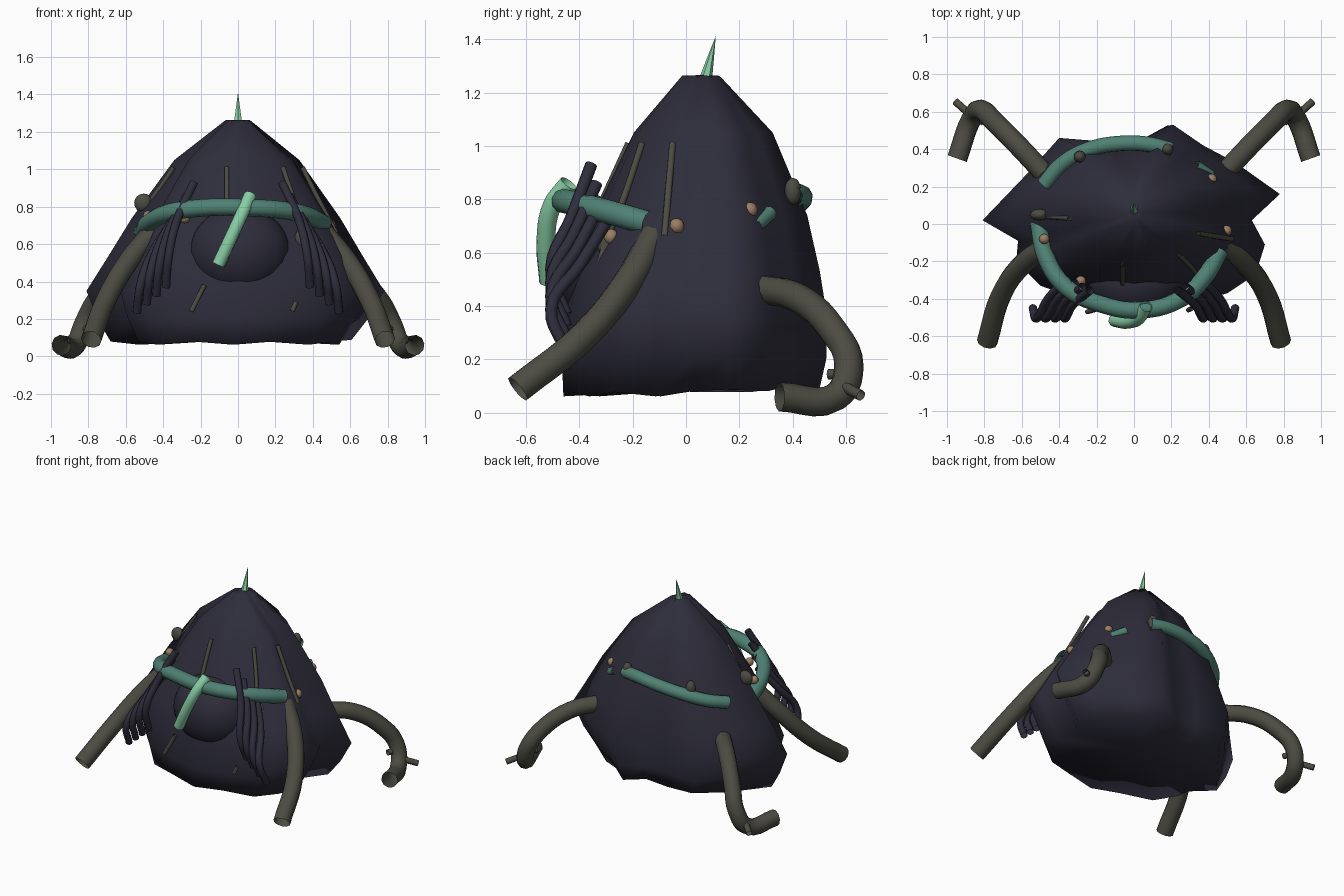
import bpy, bmesh, math
from mathutils import Vector

if "Cube" in bpy.data.objects:
    bpy.data.objects.remove(bpy.data.objects["Cube"])


def material(name, rgb):
    m = bpy.data.materials.new(name)
    m.diffuse_color = (*rgb, 1)
    m.use_nodes = True
    m.node_tree.nodes["Principled BSDF"].inputs["Base Color"].default_value = m.diffuse_color
    return m


DARK = material("dark_indigo", (0.027, 0.026, 0.044))
OLIVE = material("dull_olive", (0.072, 0.072, 0.055))
TEAL = material("teal", (0.08, 0.22, 0.175))
MINT = material("mint", (0.25, 0.62, 0.38))
TAN = material("tan", (0.33, 0.21, 0.125))


def finish(ob, name, mat, angle=45):
    ob.name = name
    ob.data.materials.clear()
    ob.data.materials.append(mat)
    bpy.ops.object.select_all(action='DESELECT')
    ob.select_set(True)
    bpy.context.view_layer.objects.active = ob
    bpy.ops.object.shade_smooth_by_angle(angle=math.radians(angle))
    return ob


def tube(name, pts, r, mat):
    """Open round tube along a smooth path."""
    cu = bpy.data.curves.new(name, 'CURVE')
    cu.dimensions = '3D'
    cu.bevel_depth = r
    cu.bevel_resolution = 3
    cu.resolution_u = 5
    sp = cu.splines.new('BEZIER')
    sp.bezier_points.add(len(pts) - 1)
    for bp, p in zip(sp.bezier_points, pts):
        bp.co = p
        bp.handle_left_type = bp.handle_right_type = 'AUTO'
    ob = bpy.data.objects.new(name, cu)
    bpy.context.collection.objects.link(ob)
    bpy.ops.object.select_all(action='DESELECT')
    ob.select_set(True)
    bpy.context.view_layer.objects.active = ob
    bpy.ops.object.convert(target='MESH')
    return finish(bpy.context.object, name, mat)


def ball(name, loc, scale, mat, seg=16):
    bpy.ops.mesh.primitive_uv_sphere_add(segments=seg, ring_count=seg // 2 + 2,
                                         radius=1, location=loc)
    ob = bpy.context.object
    ob.scale = scale
    bpy.ops.object.transform_apply(location=False, rotation=False, scale=True)
    return finish(ob, name, mat)


# Cloak body: irregular pleated outline lofted up to a narrow crown
outline = [(.78, .16), (.54, .33), (.37, .42), (.21, .53), (.05, .45), (-.15, .44),
           (-.40, .46), (-.58, .26), (-.81, .02), (-.62, -.09), (-.63, -.20),
           (-.50, -.33), (-.25, -.42), (0, -.47), (.25, -.44), (.50, -.37),
           (.65, -.27), (.70, -.11), (.63, .02)]
# height, x scale, y scale, x centre, y centre
levels = [(.07, .81, .96, -.025, .04), (.20, .91, .99, -.015, .05), (.35, 1, 1, 0, .05),
          (.53, .86, .93, 0, .055), (.74, .70, .80, 0, .07), (1.05, .42, .52, 0, .075),
          (1.26, .08, .15, 0, .06)]
bm = bmesh.new()
rings = []
for li, (z, sx, sy, cx, cy) in enumerate(levels):
    ring = []
    for i, (x, y) in enumerate(outline):
        dz = 0
        if li == 0:
            dz = max(0, y) * .06 + .008 * (-1) ** i
        elif li == 6:
            dz = .004 * (-1) ** i
        # the front corners slim down towards the top
        if li in (4, 5) and x > .3 and y < -.2:
            y *= .86
        ring.append(bm.verts.new((x * sx + cx, (y - .05) * sy + cy, z + dz)))
    rings.append(ring)
n = len(outline)
for a, b in zip(rings, rings[1:]):
    for i in range(n):
        j = (i + 1) % n
        bm.faces.new((a[i], a[j], b[j], b[i]))
for ring, z in ((rings[0], .09), (rings[-1], 1.265)):
    c = bm.verts.new((0, .06, z))
    for i in range(n):
        bm.faces.new((ring[i], ring[(i + 1) % n], c))
bmesh.ops.recalc_face_normals(bm, faces=bm.faces)
me = bpy.data.meshes.new("cloak_body")
bm.to_mesh(me)
bm.free()
body = bpy.data.objects.new("cloak_body", me)
bpy.context.collection.objects.link(body)
finish(body, "cloak_body", DARK, 125)

# Rounded hood bulge at the front
ball("hood_bulge", (.01, -.30, .56), (.27, .21, .24), DARK, 24)

# Mirrored legs, toes and hanging tendrils
for side, s in (("left", -1), ("right", 1)):
    def flip(pts):
        return [(s * x, y, z) for x, y, z in pts]
    tube("front_leg_" + side, flip([(.46, -.12, .66), (.59, -.21, .50),
                                    (.71, -.38, .29), (.785, -.63, .09)]), .056, OLIVE)
    tube("back_leg_" + side, flip([(.48, .27, .465), (.62, .42, .43), (.75, .55, .31),
                                   (.82, .61, .18), (.87, .56, .06), (.945, .35, .06)]), .055, OLIVE)
    tube("back_toe_" + side, flip([(.86, .57, .11), (.955, .655, .065)]), .02, OLIVE)
    tube("back_heel_" + side, flip([(.82, .58, .145), (.80, .535, .145)]), .02, OLIVE)
    for k in range(4):
        tube(f"tendril_{side}_{k}", flip([
            (.235 + .04 * k, -.355 + .02 * k, .93 - .07 * k),
            (.325 + .045 * k, -.43 + .01 * k, .73 - .06 * k),
            (.37 + .05 * k, -.505, .54 - .05 * k),
            (.385 + .052 * k, -.45, .37 - .045 * k)]), .023, DARK)

# Teal bands around the cloak
tube("front_band", [(-.51, .01, .66), (-.47, -.18, .72), (-.36, -.34, .77), (-.17, -.43, .795),
                    (.03, -.46, .795), (.25, -.40, .78), (.38, -.28, .75), (.46, -.14, .71)],
     .047, TEAL)
tube("back_band", [(-.48, .21, .70), (-.39, .315, .73), (-.25, .395, .77), (-.08, .43, .80),
                   (.08, .425, .815), (.20, .395, .81)], .042, TEAL)
tube("band_scrap", [(.33, .315, .75), (.41, .26, .70)], .028, TEAL)

# Mint front horn and crown spike
tube("front_horn", [(-.105, -.515, .49), (-.03, -.525, .65), (.03, -.50, .78),
                    (.065, -.44, .86)], .035, MINT)
bpy.ops.mesh.primitive_cone_add(vertices=6, radius1=.028, radius2=0, depth=.19,
                                location=(0, .09, 1.32))
spike = bpy.context.object
spike.rotation_euler = Vector((0, .04, .17)).to_track_quat('Z', 'Y').to_euler()
finish(spike, "crown_spike", MINT, 20)

# Thin olive quills lying on the cloak
quills = [[(-.06, -.215, 1.01), (-.06, -.32, .78)],
          [(.24, -.165, 1.01), (.31, -.235, .80), (.35, -.30, .64), (.37, -.345, .46)],
          [(.345, -.05, 1.01), (.43, -.065, .84), (.525, -.08, .66)],
          [(-.345, .03, 1.01), (-.47, .04, .82)],
          [(-.25, -.47, .24), (-.18, -.45, .38)],
          [(.29, -.46, .24), (.31, -.45, .29)]]
for k, q in enumerate(quills):
    tube(f"quill_{k}", q, .013, OLIVE)

# Tan and olive beads
for k, p in enumerate([(.495, -.035, .70), (.36, -.28, .66), (.04, -.36, .71),
                       (-.48, -.08, .75), (-.285, -.305, .74), (.415, .24, .76)]):
    ball(f"tan_bead_{k}", p, (.028, .028, .029), TAN, 12)
for k, p in enumerate([(-.505, .05, .82), (.335, -.30, .63), (-.29, .36, .81), (.18, .40, .83)]):
    r = .05 if k == 0 else .032
    ball(f"olive_bead_{k}", p, (r, .032, .05), OLIVE, 12)
